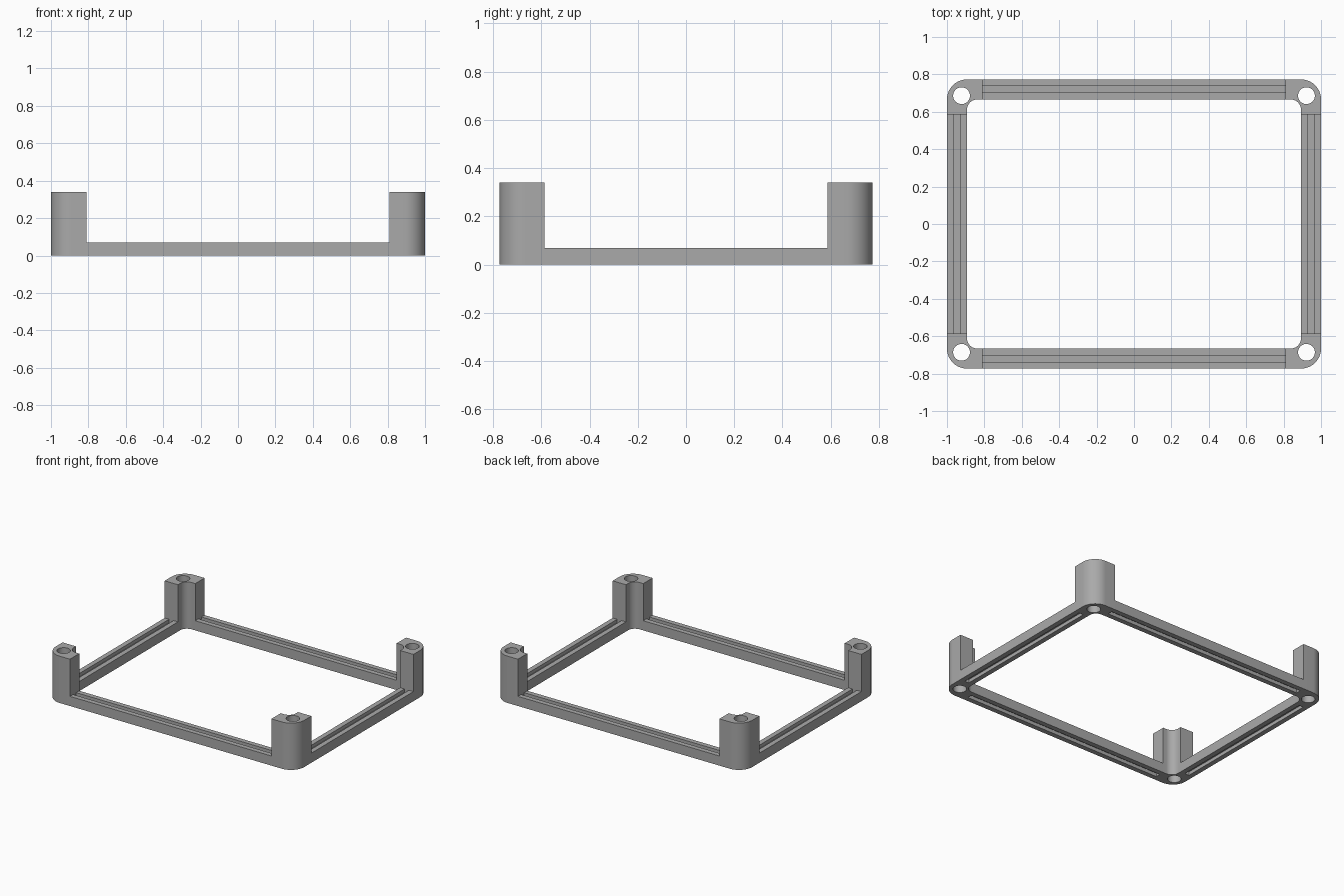
import bpy, bmesh
from math import cos, sin, radians, pi
from mathutils import Vector

if "Cube" in bpy.data.objects:
    bpy.data.objects.remove(bpy.data.objects["Cube"], do_unlink=True)

HX, HY = 1.0, 0.773          # half size of the frame
W = 0.107                    # rail width, also the outer corner radius
POST_H, RAIL_H = 0.34, 0.07
PX, PY = 0.81, 0.586         # where the posts end and the rails begin
FILLET = 0.055
GROOVE, DEPTH = 0.035, 0.025

grey = bpy.data.materials.new("grey plastic")
grey.use_nodes = True
colour = (0.4, 0.4, 0.4, 1)
grey.diffuse_color = colour
grey.node_tree.nodes["Principled BSDF"].inputs["Base Color"].default_value = colour


def arc(cx, cy, r, start, end, n):
    angles = [radians(start + (end - start) * i / n) for i in range(n + 1)]
    return [(cx + r * cos(a), cy + r * sin(a)) for a in angles]


def prism(name, loops, place, travel):
    """Fill the closed loops (inner ones become holes) and extrude along travel."""
    bm = bmesh.new()
    edges = []
    for loop in loops:
        vs = [bm.verts.new(place(u, v)) for u, v in loop]
        edges += [bm.edges.new((a, b)) for a, b in zip(vs, vs[1:] + vs[:1])]
    bmesh.ops.triangle_fill(bm, use_beauty=True, edges=edges)
    ext = bmesh.ops.extrude_face_region(bm, geom=bm.faces[:], use_keep_orig=True)
    moved = [g for g in ext["geom"] if isinstance(g, bmesh.types.BMVert)]
    bmesh.ops.translate(bm, verts=moved, vec=travel)
    bmesh.ops.recalc_face_normals(bm, faces=bm.faces[:])
    bmesh.ops.dissolve_limit(bm, angle_limit=0.001, verts=bm.verts[:], edges=bm.edges[:])
    mesh = bpy.data.meshes.new(name)
    bm.to_mesh(mesh)
    bm.free()
    mesh.materials.append(grey)
    obj = bpy.data.objects.new(name, mesh)
    bpy.context.collection.objects.link(obj)
    bpy.ops.object.select_all(action="DESELECT")
    obj.select_set(True)
    bpy.context.view_layer.objects.active = obj
    bpy.ops.object.shade_smooth_by_angle(angle=radians(30))


# Corner posts: rounded L outline with a screw hole
ix, iy = HX - W, HY - W
outline = ([(PX, HY)] + arc(ix, iy, W, 90, 0, 16) + [(HX, PY), (ix, PY)]
           + arc(ix - FILLET, iy - FILLET, FILLET, 0, 90, 12) + [(PX, iy)])
hole = arc(0.922, 0.686, 0.045, 0, 360, 32)[:-1]
for sx, side in ((1, "left"), (-1, "right")):
    for sy, end in ((1, "back"), (-1, "front")):
        prism(f"{end}_{side}_post", [outline, hole],
              lambda u, v: Vector((sx * u, sy * v, 0)), Vector((0, 0, POST_H)))

# Rails: H-shaped section, grooved along the top and the underside
a, b = (W - GROOVE) / 2, (W + GROOVE) / 2
top = [(0, RAIL_H), (a, RAIL_H), (a, RAIL_H - DEPTH),
       (b, RAIL_H - DEPTH), (b, RAIL_H), (W, RAIL_H)]
section = top + [(u, RAIL_H - v) for u, v in reversed(top)]
for s, end, side in ((1, "back", "left"), (-1, "front", "right")):
    prism(f"{end}_rail", [section],
          lambda u, v: Vector((-PX, s * (HY - u), v)), Vector((2 * PX, 0, 0)))
    prism(f"{side}_rail", [section],
          lambda u, v: Vector((s * (HX - u), -PY, v)), Vector((0, 2 * PY, 0)))
